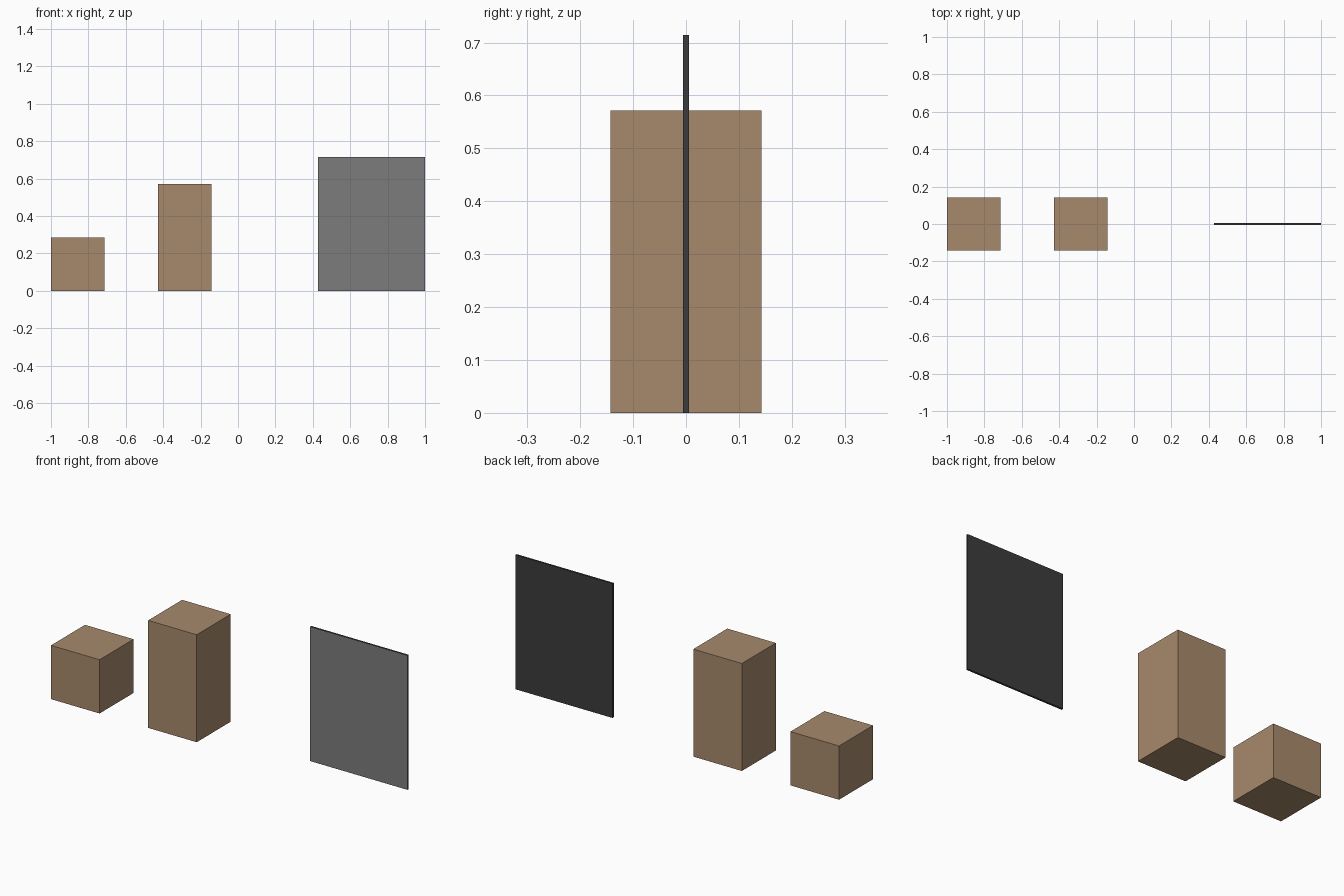
import bpy
import bmesh
from mathutils import Matrix

if "Cube" in bpy.data.objects:
    bpy.data.objects.remove(bpy.data.objects["Cube"])

U = 2 / 7  # side of the small cube


def material(name, srgb):
    m = bpy.data.materials.new(name)
    lin = [((c / 255 + 0.055) / 1.055) ** 2.4 for c in srgb]
    m.diffuse_color = (*lin, 1)
    m.use_nodes = True
    m.node_tree.nodes["Principled BSDF"].inputs["Base Color"].default_value = m.diffuse_color
    return m


def box(name, x, width, depth, height, mats):
    """Box standing on z = 0, centred on y = 0."""
    bm = bmesh.new()
    bmesh.ops.create_cube(bm, size=1, matrix=Matrix.Translation((x, 0, height / 2))
                          @ Matrix.Diagonal((width, depth, height, 1)))
    bm.normal_update()
    # a second material, if given, covers the front face
    if len(mats) > 1:
        for f in bm.faces:
            f.material_index = 1 if f.normal.y < -0.5 else 0
    mesh = bpy.data.meshes.new(name)
    bm.to_mesh(mesh)
    bm.free()
    for m in mats:
        mesh.materials.append(m)
    ob = bpy.data.objects.new(name, mesh)
    bpy.context.collection.objects.link(ob)
    return ob


brown = material("cardboard_brown", (167, 138, 108))
dark = material("dark_grey", (60, 60, 60))
grey = material("mid_grey", (124, 124, 124))

# Small and tall boxes
box("small_box", -3 * U, U, U, U, [brown])
box("tall_box", -U, U, U, 2 * U, [brown])

# Thin upright panel, grey in front and dark on the other sides
box("panel", 2.5 * U, 2 * U, 0.0105, 2.5 * U, [dark, grey])
